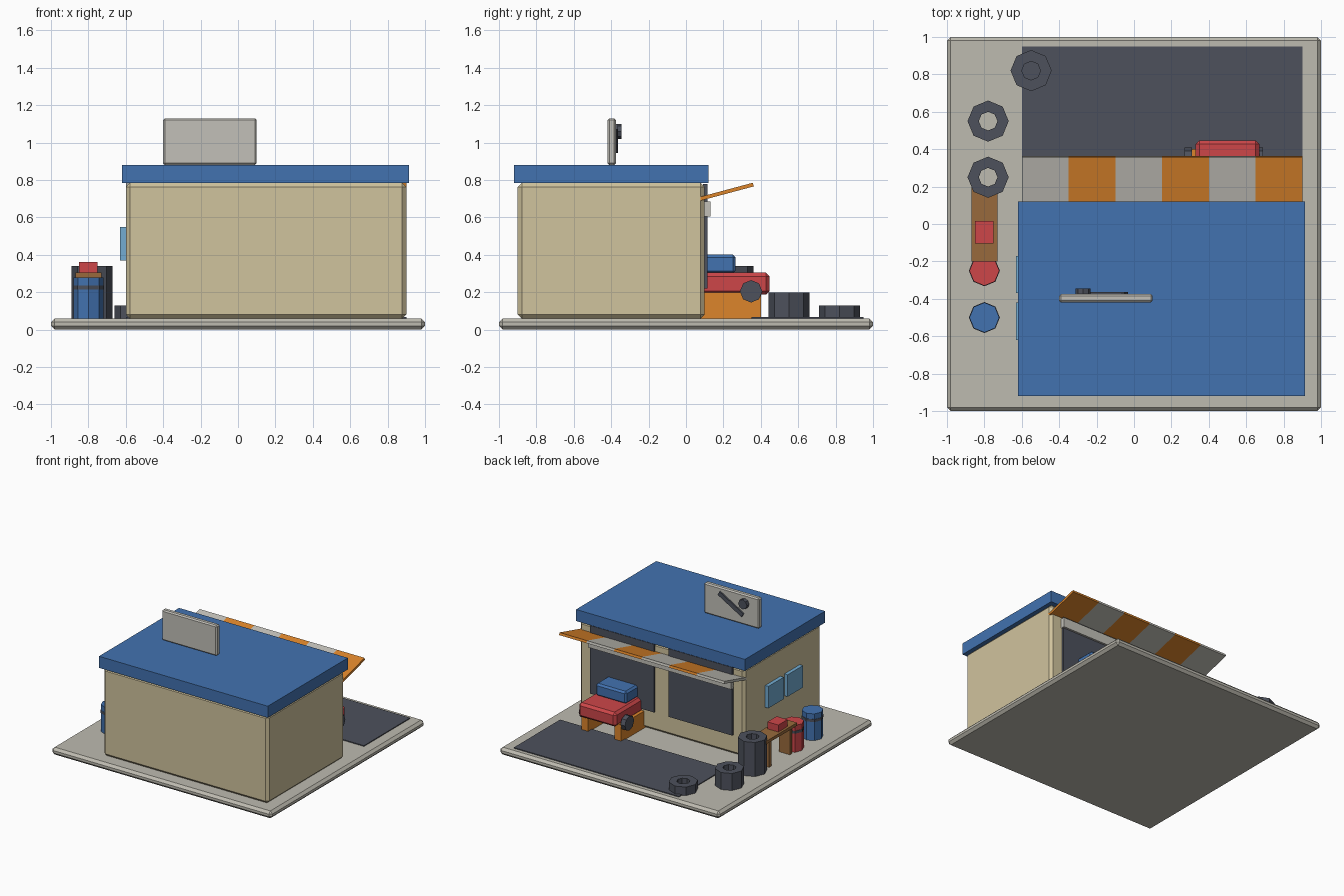
import bpy, bmesh, math
from mathutils import Matrix

if "Cube" in bpy.data.objects:
    bpy.data.objects.remove(bpy.data.objects["Cube"])


def mat(name, r, g, b):
    m = bpy.data.materials.new(name)
    lin = [((c / 255 + 0.055) / 1.055) ** 2.4 for c in (r, g, b)]
    m.diffuse_color = (*lin, 1)
    m.use_nodes = True
    m.node_tree.nodes["Principled BSDF"].inputs["Base Color"].default_value = m.diffuse_color
    return m


CONCRETE = mat("concrete", 190, 187, 176)
PALE = mat("pale_grey", 194, 192, 184)
BEIGE = mat("beige_wall", 208, 195, 157)
BLUE = mat("blue", 66, 114, 176)
RED = mat("red", 205, 70, 73)
ORANGE = mat("orange", 220, 133, 43)
BROWN = mat("brown_wood", 152, 106, 60)
DARK = mat("dark_grey", 77, 81, 92)
GLASS = mat("light_blue_glass", 115, 172, 210)


def finish(name, bm, material):
    bmesh.ops.recalc_face_normals(bm, faces=bm.faces)
    me = bpy.data.meshes.new(name)
    bm.to_mesh(me)
    bm.free()
    me.materials.append(material)
    ob = bpy.data.objects.new(name, me)
    bpy.context.collection.objects.link(ob)
    return ob


def box(name, x, y, z, material, bevel=0, rot=None):
    """Box from (min, max) ranges, optionally bevelled and turned about its centre."""
    bm = bmesh.new()
    size = [r[1] - r[0] for r in (x, y, z)]
    bmesh.ops.create_cube(bm, size=1, matrix=Matrix.Diagonal((*size, 1)))
    if bevel:
        bmesh.ops.bevel(bm, geom=bm.edges[:], offset=bevel, segments=1, affect='EDGES')
    ob = finish(name, bm, material)
    ob.location = [sum(r) / 2 for r in (x, y, z)]
    if rot:
        ob.rotation_euler = rot
    return ob


def prism(name, loc, r, h, material, rot=(0, 0, 0)):
    """Octagonal prism centred on loc."""
    bm = bmesh.new()
    bmesh.ops.create_cone(bm, cap_ends=True, segments=8, radius1=r, radius2=r, depth=h)
    ob = finish(name, bm, material)
    ob.location, ob.rotation_euler = loc, rot
    return ob


def tube(name, x, y, z0, z1, ro, ri, material):
    """Octagonal ring, used for tyre stacks."""
    bm = bmesh.new()
    rings = []
    for r, z in ((ro, z0), (ro, z1), (ri, z1), (ri, z0)):
        rings.append([bm.verts.new((x + r * math.cos(i * math.pi / 4),
                                    y + r * math.sin(i * math.pi / 4), z)) for i in range(8)])
    for k in range(4):
        a, b = rings[k], rings[(k + 1) % 4]
        for i in range(8):
            j = (i + 1) % 8
            bm.faces.new((a[i], a[j], b[j], b[i]))
    return finish(name, bm, material)


# Ground slab and driveway
box("ground_slab", (-1, 1), (-1, 1), (0, 0.06), CONCRETE, 0.02)
box("driveway", (-0.6, 0.9), (0.35, 0.95), (0.058, 0.067), DARK)

# Building and roof
box("building", (-0.6, 0.9), (-0.9, 0.1), (0.06, 0.785), BEIGE, 0.022)
box("roof", (-0.62, 0.915), (-0.92, 0.12), (0.785, 0.88), BLUE)

# Garage doors with the lintel above
for i, x in enumerate((-0.21, 0.5)):
    box(f"garage_door_{i + 1}", (x - 0.29, x + 0.29), (0.09, 0.115), (0.22, 0.78), DARK)
box("door_lintel", (-0.5, 0.8), (0.09, 0.132), (0.605, 0.685), PALE)

# Striped awning
for i in range(6):
    x = -0.6 + 0.25 * i
    box(f"awning_stripe_{i + 1}", (x, x + 0.25), (0.065, 0.365), (0.727, 0.747),
        ORANGE if i % 2 else PALE, rot=(math.radians(15), 0, 0))

# Side windows
for i, y in enumerate((-0.52, -0.27)):
    box(f"side_window_{i + 1}", (-0.63, -0.59), (y - 0.1, y + 0.1), (0.37, 0.55), GLASS)

# Rooftop sign with a wrench shape
box("sign_board", (-0.4, 0.1), (-0.42, -0.375), (0.88, 1.13), PALE, 0.01)
box("wrench_handle", (-0.275, -0.025), (-0.38, -0.363), (1.005, 1.04), DARK,
    rot=(0, math.radians(-30), 0))
prism("wrench_head", (-0.272, -0.363, 1.06), 0.04, 0.035, DARK, (math.pi / 2, 0, 0))

# Car on lift supports, entering the garage
for i, x in enumerate((0.34, 0.64)):
    box(f"lift_support_{i + 1}", (x - 0.03, x + 0.03), (0, 0.4), (0.06, 0.2), ORANGE)
box("car_body", (0.33, 0.67), (-0.05, 0.447), (0.187, 0.305), RED, 0.02)
box("car_cabin", (0.36, 0.64), (0, 0.265), (0.3, 0.402), BLUE, 0.015)
for i, x in enumerate((0.29, 0.67)):
    for j, y in enumerate((0.03, 0.348)):
        prism(f"car_wheel_{i}{j}", (x, y, 0.205), 0.06, 0.04, DARK, (0, math.pi / 2, 0))

# Tyre stacks
for i, (x, y, top) in enumerate(((-0.78, 0.55, 0.2), (-0.78, 0.25, 0.34), (-0.55, 0.82, 0.13))):
    tube(f"tyre_stack_{i + 1}", x, y, 0.06, top, 0.11, 0.05, DARK)

# Barrels with dark bands
for name, y, m in (("blue_barrel", -0.5, BLUE), ("red_barrel", -0.25, RED)):
    prism(name, (-0.8, y, 0.17), 0.08, 0.22, m)
    prism(name + "_band", (-0.8, y, 0.225), 0.083, 0.022, DARK)

# Workbench with toolbox
box("bench_top", (-0.87, -0.73), (-0.2, 0.2), (0.28, 0.305), BROWN)
for i, y in enumerate((-0.15, 0.12)):
    box(f"bench_leg_{i + 1}", (-0.85, -0.75), (y - 0.015, y + 0.015), (0.06, 0.28), BROWN)
box("toolbox", (-0.85, -0.75), (-0.105, 0.015), (0.305, 0.362), RED)
